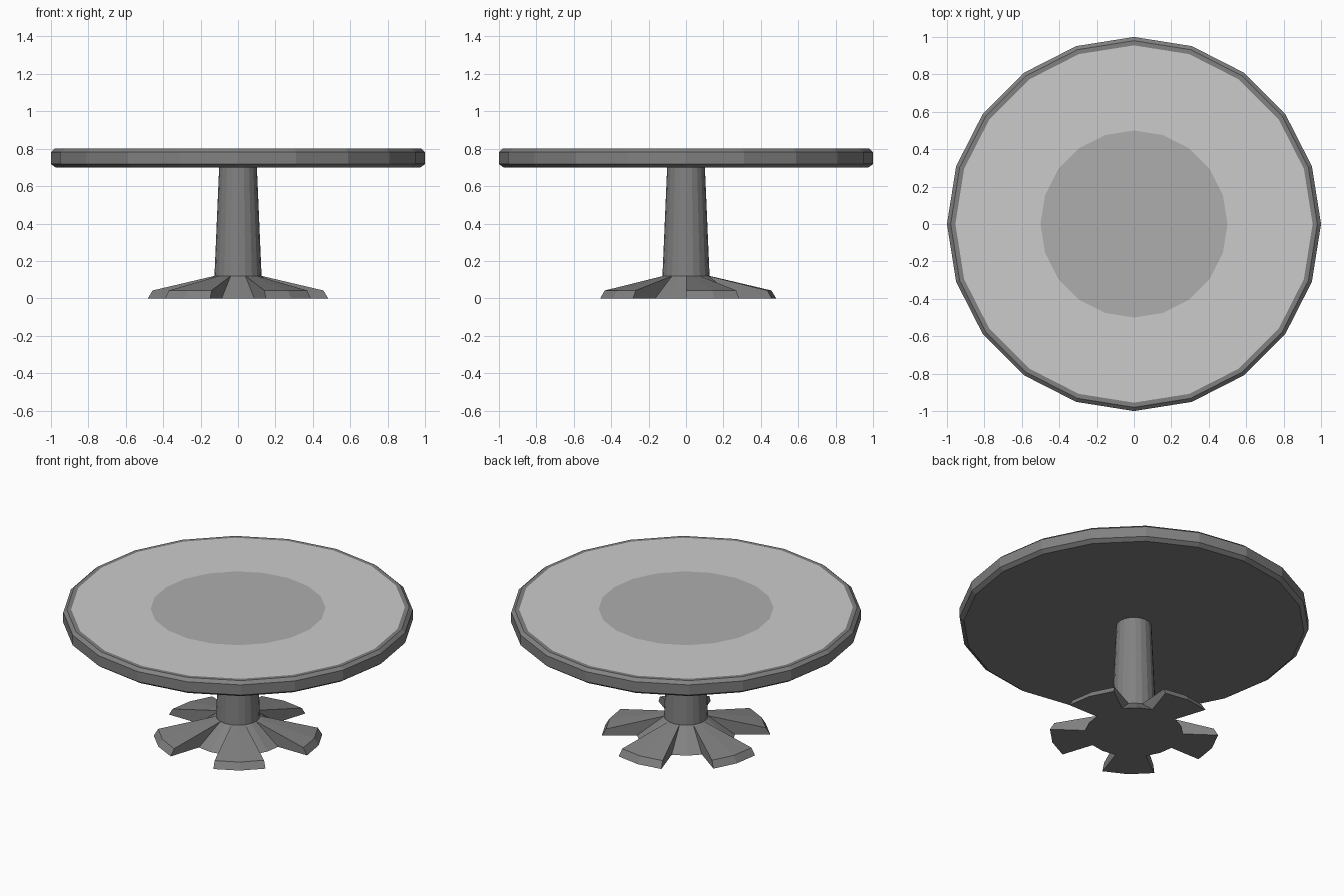
import bpy, bmesh
from math import cos, sin, pi

if "Cube" in bpy.data.objects:
    bpy.data.objects.remove(bpy.data.objects["Cube"])

N = 20  # sides of every round part


def material(name, v):
    m = bpy.data.materials.new(name)
    m.diffuse_color = (v, v, v, 1)
    m.use_nodes = True
    m.node_tree.nodes["Principled BSDF"].inputs["Base Color"].default_value = m.diffuse_color
    return m


dark = material("dark_grey", 0.22)
light = material("light_grey", 0.6)
mid = material("mid_grey", 0.42)


def finish(name, bm, mats):
    bmesh.ops.recalc_face_normals(bm, faces=bm.faces)
    me = bpy.data.meshes.new(name)
    bm.to_mesh(me)
    bm.free()
    for m in mats:
        me.materials.append(m)
    ob = bpy.data.objects.new(name, me)
    bpy.context.collection.objects.link(ob)
    return ob


def point(bm, i, r, z):
    a = 2 * pi * i / N
    return bm.verts.new((r * cos(a), r * sin(a), z))


def lathe(name, profile, mats, bands=None, caps=(True, True)):
    """Revolve (r, z) points; bands gives a material index per ring of faces."""
    bm = bmesh.new()
    rings = [[point(bm, i, r, z) for i in range(N)] for r, z in profile]
    bands = bands or [0] * len(profile)
    for k, (lo, hi) in enumerate(zip(rings, rings[1:])):
        for i in range(N):
            j = (i + 1) % N
            bm.faces.new((lo[i], lo[j], hi[j], hi[i])).material_index = bands[k]
    if caps[0]:
        bm.faces.new(rings[0][::-1])
    if caps[1]:
        bm.faces.new(rings[-1]).material_index = bands[-1]
    return finish(name, bm, mats)


# Round top with bevelled rim, light field and darker centre disc
lathe("table_top",
      [(0.975, 0.70), (1.0, 0.718), (1.0, 0.782), (0.98, 0.80), (0.955, 0.80), (0.5, 0.80)],
      [dark, light, mid], [0, 0, 0, 0, 1, 2])

# Tapered column
lathe("column", [(0.126, 0.12), (0.101, 0.70)], [dark], caps=(False, False))

# Five-footed base: feet two segments wide, alternating with two-segment gaps
bm = bmesh.new()
top = [point(bm, i, 0.126, 0.12) for i in range(N)]
shoulder, toe, notch = {}, {}, {}
for i in range(N):
    if i % 4 != 3:
        shoulder[i] = point(bm, i, 0.457, 0.042)
        toe[i] = point(bm, i, 0.482, 0.0)
    if i % 4 != 1:
        notch[i] = point(bm, i, 0.28, 0.0)
outline = []
for i in range(N):
    j = (i + 1) % N
    if i in toe and j in toe:      # foot segment
        bm.faces.new((top[i], top[j], shoulder[j], shoulder[i]))
        bm.faces.new((shoulder[i], shoulder[j], toe[j], toe[i]))
    else:                          # gap segment
        bm.faces.new((top[i], top[j], notch[j], notch[i]))
    if i % 2 == 0:                 # side wall of a foot
        bm.faces.new((top[i], shoulder[i], toe[i], notch[i]))
        outline += [notch[i], toe[i]] if i % 4 == 0 else [toe[i], notch[i]]
    else:
        outline.append(toe[i] if i in toe else notch[i])
bm.faces.new(outline[::-1])        # underside
finish("base", bm, [dark])
